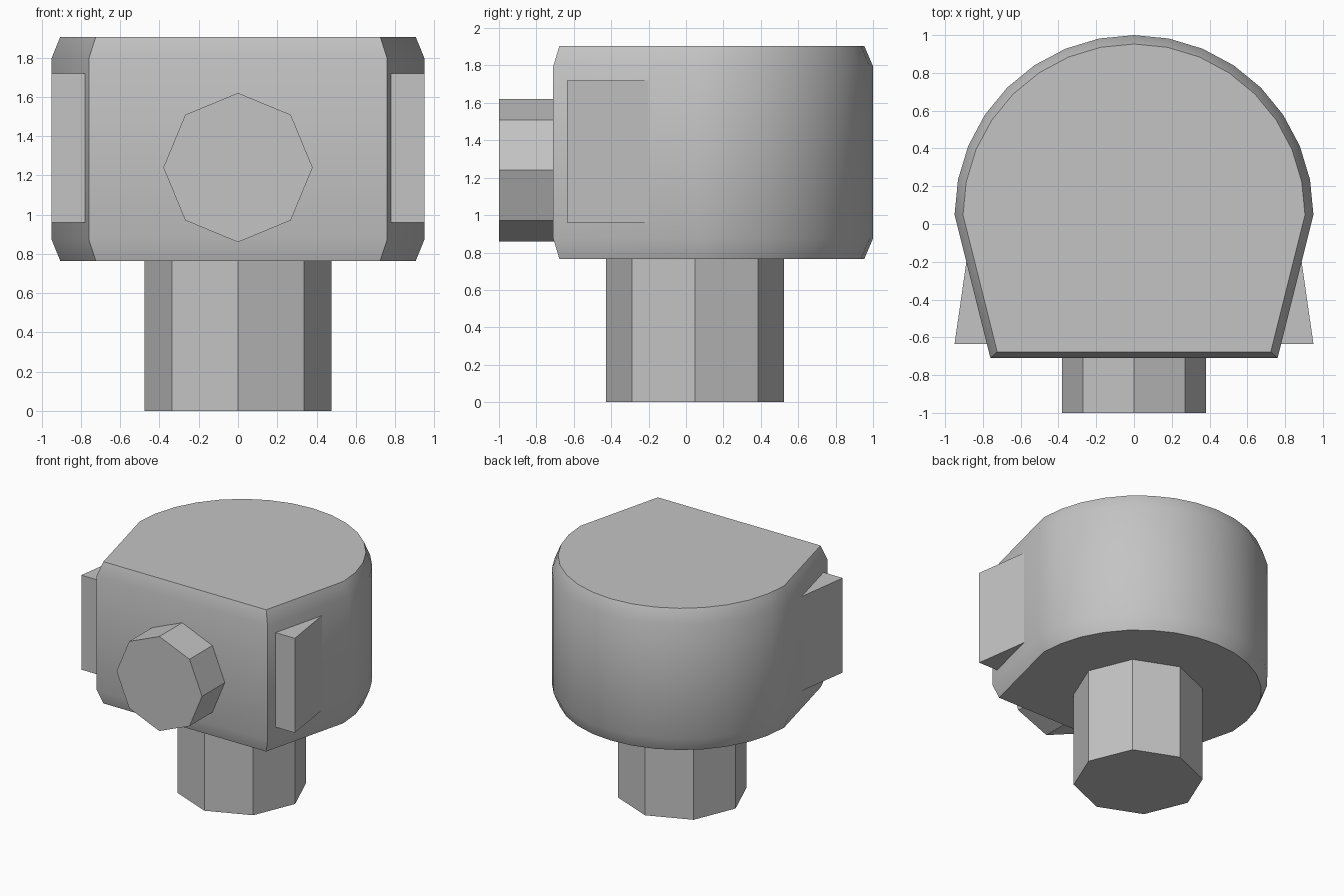
import bpy, bmesh, math
from math import cos, sin, pi

cube = bpy.data.objects.get("Cube")
if cube:
    bpy.data.objects.remove(cube, do_unlink=True)

grey = bpy.data.materials.new("plain grey")
grey.use_nodes = True
colour = (0.55, 0.55, 0.55, 1)
grey.diffuse_color = colour
grey.node_tree.nodes["Principled BSDF"].inputs["Base Color"].default_value = colour


def loft(name, rings, smooth=False):
    """Skin a closed solid through matching rings of points."""
    bm = bmesh.new()
    loops = [[bm.verts.new(p) for p in ring] for ring in rings]
    n = len(loops[0])
    for a, b in zip(loops, loops[1:]):
        for i in range(n):
            j = (i + 1) % n
            bm.faces.new((a[i], a[j], b[j], b[i]))
    bm.faces.new(loops[0][::-1])
    bm.faces.new(loops[-1])
    bmesh.ops.recalc_face_normals(bm, faces=bm.faces)
    mesh = bpy.data.meshes.new(name)
    bm.to_mesh(mesh)
    bm.free()
    mesh.materials.append(grey)
    ob = bpy.data.objects.new(name, mesh)
    bpy.context.collection.objects.link(ob)
    if smooth:
        bpy.ops.object.select_all(action="DESELECT")
        ob.select_set(True)
        bpy.context.view_layer.objects.active = ob
        bpy.ops.object.shade_smooth_by_angle(angle=math.radians(30))
    return ob


def octagon(radius):
    return [(radius * cos(i * pi / 4), radius * sin(i * pi / 4)) for i in range(8)]


# Body: round back, tapered sides, flat front, chamfered rims
outline = [(0.95 * cos(i * pi / 16), 0.05 + 0.95 * sin(i * pi / 16)) for i in range(17)]
outline += [(-0.76, -0.71), (0.76, -0.71)]
levels = [(0.765, 0.953), (0.875, 1), (1.795, 1), (1.905, 0.953)]
loft("body", [[(x * s, y * s, z) for x, y in outline] for z, s in levels], smooth=True)

# Octagonal pegs below and in front
loft("bottom_peg", [[(x, y + 0.048, z) for x, y in octagon(0.475)] for z in (0, 0.8)])
loft("front_peg", [[(x, y, 1.24 + z) for x, z in octagon(0.38)] for y in (-1, -0.65)])

# Side wedges, their tips sunk into the body
wedge = [(0.95, -0.635), (0.873, -0.1), (0.7, -0.635)]
for side, sign in (("left", 1), ("right", -1)):
    loft(side + "_wedge", [[(sign * x, y, z) for x, y in wedge] for z in (0.96, 1.72)])
